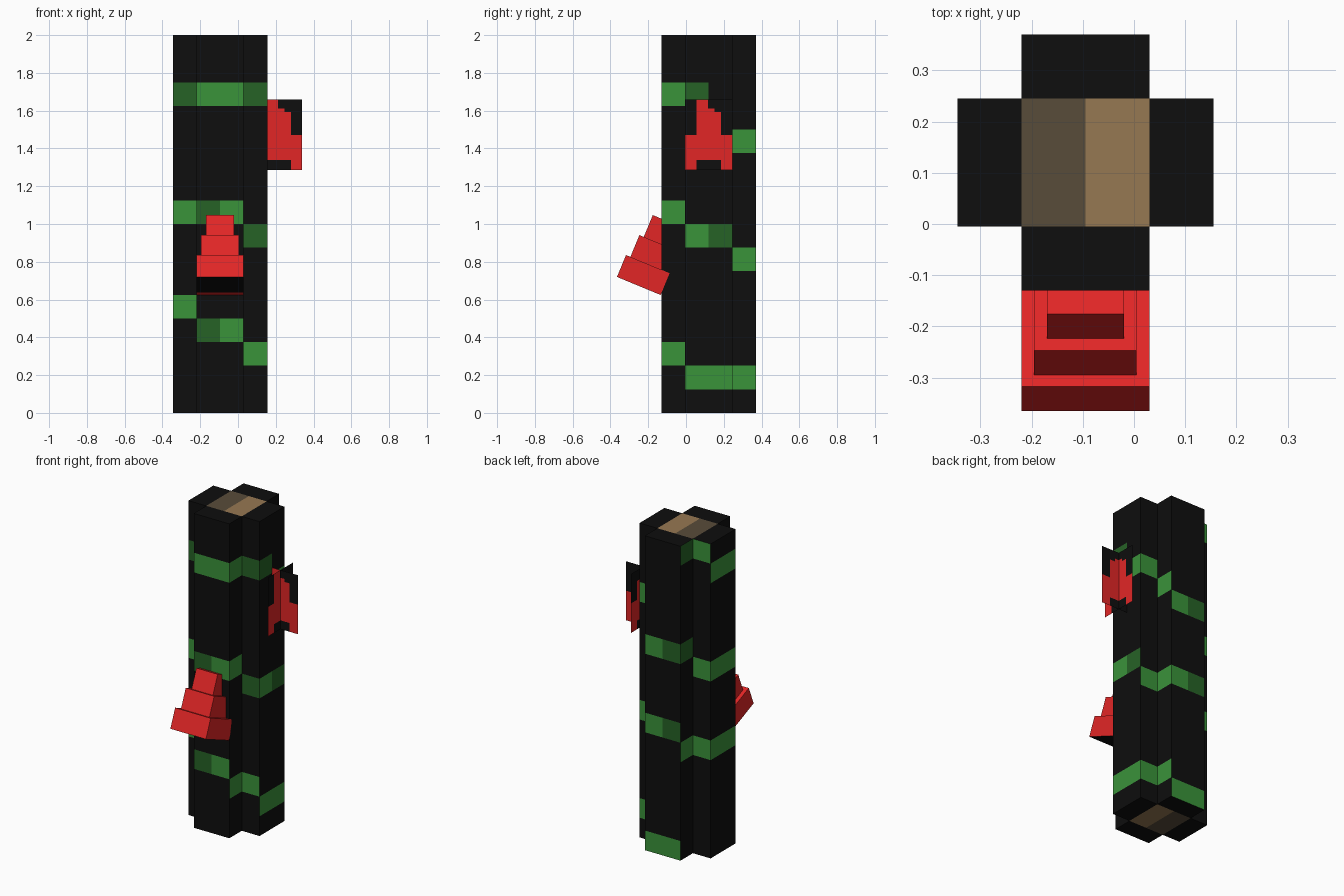
import bpy, bmesh, math
from mathutils import Matrix, Vector

if "Cube" in bpy.data.objects:
    bpy.data.objects.remove(bpy.data.objects["Cube"])


def make_mat(name, rgb):
    m = bpy.data.materials.new(name)
    lin = [(c / 255 / 12.92) if c < 11 else ((c / 255 + 0.055) / 1.055) ** 2.4 for c in rgb]
    m.diffuse_color = (*lin, 1)
    m.use_nodes = True
    m.node_tree.nodes["Principled BSDF"].inputs["Base Color"].default_value = m.diffuse_color
    return m


BLACK = make_mat("black", (14, 14, 14))
GREEN = make_mat("green", (58, 147, 58))
DARK_GREEN = make_mat("dark_green", (38, 98, 38))
RED = make_mat("red", (226, 38, 38))
TAN = make_mat("tan_wood", (150, 120, 82))
BROWN = make_mat("brown_wood", (88, 76, 58))


def finish(bm, name, mats):
    me = bpy.data.meshes.new(name)
    bm.to_mesh(me)
    bm.free()
    for m in mats:
        me.materials.append(m)
    ob = bpy.data.objects.new(name, me)
    bpy.context.collection.objects.link(ob)
    return ob


CX, CY, U = -0.095, 0.12, 0.125   # trunk axis and block unit

# Plus-shaped trunk outline, counter-clockwise from the front left corner
OUTLINE = [(-1, -2), (0, -2), (1, -2), (1, -1), (2, -1), (2, 0), (2, 1), (1, 1),
           (1, 2), (0, 2), (-1, 2), (-1, 1), (-2, 1), (-2, 0), (-2, -1), (-1, -1)]
# Vine blocks on each vertical strip: row number and tone (L light, D dark)
VINES = ["13L 8D 3D", "13L 8L 3L", "13L 8L 2L", "13D 7D 2L",
         "13D 7L 1L", "12L 7D 1L", "12L 6L 1L", "11L 6L 1L",
         "10L 6L 0L", "10D 6D 0L", "15D 10D 5L", "15L 9L 5L",
         "14L 9L 5L", "14L 9L 5L", "13D 8L 4L", "13L 8L 3L"]

# Trunk walls with vine blocks
bm = bmesh.new()
rings = [[bm.verts.new((CX + x * U, CY + y * U, k * U)) for x, y in OUTLINE]
         for k in range(17)]
for s, spec in enumerate(VINES):
    tones = {int(t[:-1]): 1 if t[-1] == "L" else 2 for t in spec.split()}
    n = (s + 1) % 16
    for k in range(16):
        f = bm.faces.new((rings[k][s], rings[k][n], rings[k + 1][n], rings[k + 1][s]))
        f.material_index = tones.get(k, 0)

# Trunk ends: black arms around a two-tone wooden core
for ring, flip in ((rings[0], True), (rings[16], False)):
    z = ring[0].co.z
    for x in range(-2, 2):
        for y in range(-2, 2):
            if x in (-2, 1) and y in (-2, 1):
                continue
            pts = [(x, y), (x + 1, y), (x + 1, y + 1), (x, y + 1)]
            f = bm.faces.new([bm.verts.new((CX + a * U, CY + b * U, z))
                              for a, b in (pts[::-1] if flip else pts)])
            if x in (-1, 0) and y in (-1, 0):
                f.material_index = 3 if x == 0 else 4
bmesh.ops.remove_doubles(bm, verts=bm.verts, dist=0.001)
finish(bm, "trunk", [BLACK, GREEN, DARK_GREEN, TAN, BROWN])

# Tilted stepped cap on the front: three shrinking blocks
tilt = Matrix.Translation((CX, -0.25, 0.672)) @ Matrix.Rotation(math.radians(-22.5), 4, 'X')
for i, w in enumerate((0.25, 0.20, 0.15)):
    bm = bmesh.new()
    bmesh.ops.create_cube(bm, size=1)
    bmesh.ops.scale(bm, vec=(w, w, U), verts=bm.verts)
    bmesh.ops.translate(bm, vec=(0, 0, (i + 0.5) * U), verts=bm.verts)
    if i == 0:
        # black underside with a red rim at the back
        geom = bm.verts[:] + bm.edges[:] + bm.faces[:]
        bmesh.ops.bisect_plane(bm, geom=geom, plane_co=(0, 0.09, 0), plane_no=(0, 1, 0))
        bm.normal_update()
        for f in bm.faces:
            if f.normal.z < -0.9 and f.calc_center_median().y < 0.09:
                f.material_index = 1
    bmesh.ops.transform(bm, matrix=tilt, verts=bm.verts)
    finish(bm, "step_block_%d" % (i + 1), [RED, BLACK])

# Crossed panels on the right: red stepped silhouette on black
COLS = [0, 0.24, 0.49, 0.62, 0.76, 1]
ROWS = [0, 0.147, 0.5, 0.82, 0.87, 1]
RED_ROWS = ["##  #"[:2] + "#  ", " ####", " ####", " ###", " ##", " #"]
RED_CELLS = ["#...#", "#####", ".####"[:1] + "###.", ".##..", ".#..."]


def panel(name, to_point):
    bm = bmesh.new()
    grid = [[bm.verts.new(to_point(u * 0.25 - 0.125, 1.285 + v * 0.375)) for u in COLS]
            for v in ROWS]
    for r in range(5):
        for c in range(5):
            f = bm.faces.new((grid[r][c], grid[r][c + 1], grid[r + 1][c + 1], grid[r + 1][c]))
            f.material_index = 0 if RED_CELLS[r][c] == "#" else 1
    finish(bm, name, [RED, BLACK])


panel("panel_across", lambda u, z: Vector((0.215 + u, CY, z)))
panel("panel_along", lambda u, z: Vector((0.215, CY + u, z)))
